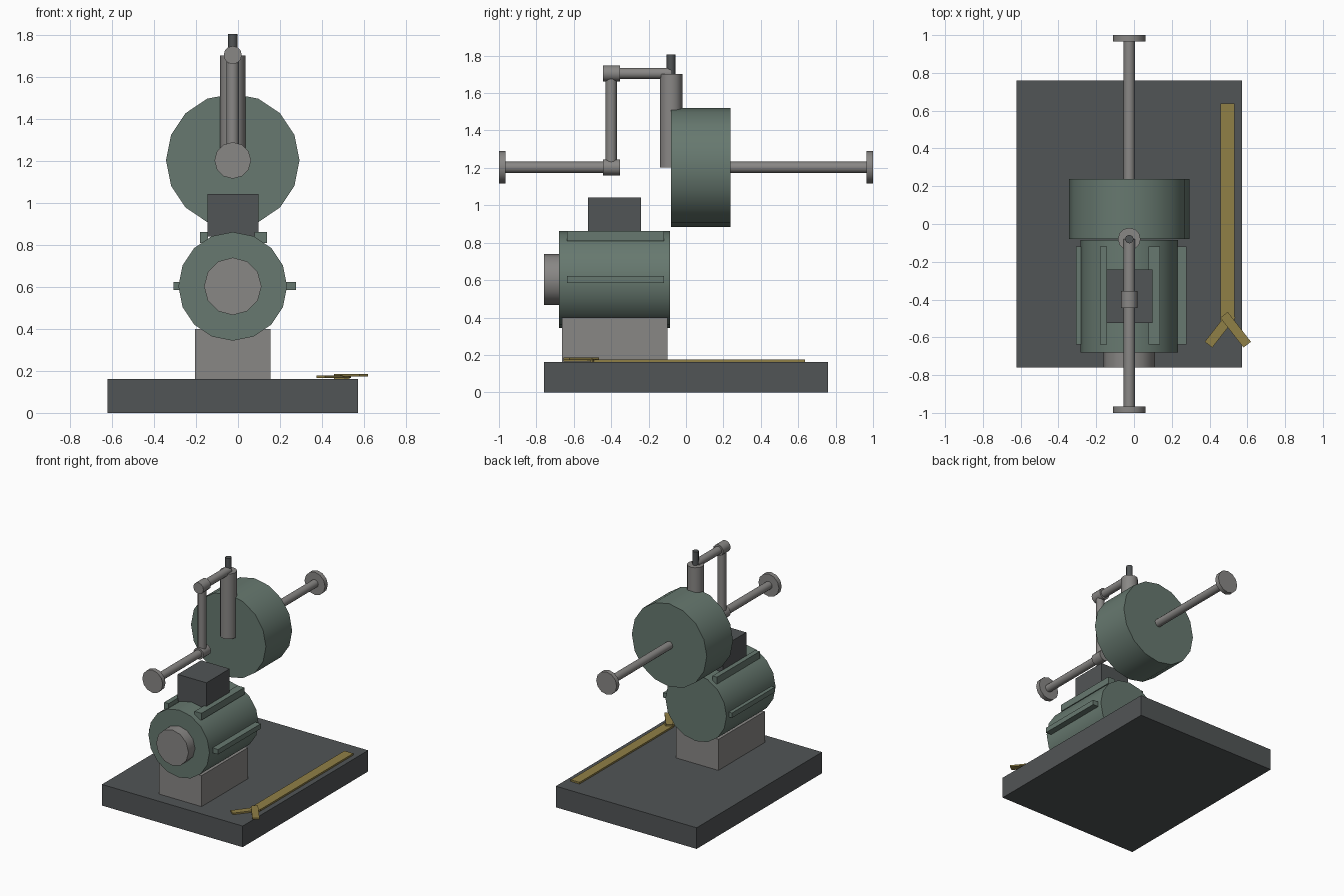
import bpy, bmesh, math
from mathutils import Matrix, Vector

if "Cube" in bpy.data.objects:
    bpy.data.objects.remove(bpy.data.objects["Cube"])


def material(name, r, g, b):
    m = bpy.data.materials.new(name)
    m.diffuse_color = (r, g, b, 1)
    m.use_nodes = True
    m.node_tree.nodes["Principled BSDF"].inputs["Base Color"].default_value = m.diffuse_color
    return m


DARK = material("dark grey", 0.083, 0.09, 0.093)
GREY = material("pipe grey", 0.25, 0.243, 0.235)
GREEN = material("machine green", 0.135, 0.19, 0.16)
YELLOW = material("arrow yellow", 0.28, 0.215, 0.062)


def finish(name, bm, mat):
    me = bpy.data.meshes.new(name)
    bm.to_mesh(me)
    bm.free()
    me.materials.append(mat)
    ob = bpy.data.objects.new(name, me)
    bpy.context.collection.objects.link(ob)
    return ob


def box(name, mat, x, y, z, turn=0):
    """Box from (min, max) ranges, turned about its own vertical axis."""
    bm = bmesh.new()
    mid = Vector([(a + b) / 2 for a, b in (x, y, z)])
    size = [b - a for a, b in (x, y, z)]
    bmesh.ops.create_cube(bm, size=1, matrix=Matrix.Translation(mid)
                          @ Matrix.Rotation(turn, 4, 'Z') @ Matrix.Diagonal((*size, 1)))
    return finish(name, bm, mat)


def rod(name, mat, p, q, r, sides=12):
    """Cylinder from p to q, smooth around the side."""
    p, q = Vector(p), Vector(q)
    d = q - p
    rot = Matrix.Rotation(-math.pi / 2, 4, 'X') if abs(d.y) > abs(d.z) else Matrix()
    bm = bmesh.new()
    bmesh.ops.create_cone(bm, cap_ends=True, segments=sides, radius1=r, radius2=r,
                          depth=d.length, matrix=Matrix.Translation((p + q) / 2) @ rot)
    ob = finish(name, bm, mat)
    bpy.ops.object.select_all(action='DESELECT')
    ob.select_set(True)
    bpy.context.view_layer.objects.active = ob
    bpy.ops.object.shade_smooth_by_angle(angle=math.radians(50))
    return ob


CX = -0.025          # machine centre line
MZ, PZ, TZ = 0.603, 1.203, 1.705   # motor, pump and upper pipe heights
LY, SY = -0.40, -0.08              # loop pipe and stem positions

# Base and pedestal
box("base_plate", DARK, (-0.622, 0.572), (-0.76, 0.76), (0, 0.162))
box("motor_pedestal", GREY, (-0.205, 0.155), (-0.662, -0.10), (0.162, 0.40))

# Motor
rod("motor_body", GREEN, (CX, -0.68, MZ), (CX, -0.085, MZ), 0.259, 16)
rod("motor_end_cap", GREY, (CX, -0.76, MZ), (CX, -0.67, MZ), 0.137)
box("terminal_box", DARK, (-0.145, 0.098), (-0.523, -0.24), (0.84, 1.043))

# Cooling fins along the motor
for side, (inner, outer) in {"left": (-0.142, -0.18), "right": (0.078, 0.137)}.items():
    x = tuple(sorted((inner, outer)))
    box("upper_fin_" + side, GREEN, x, (-0.637, -0.118), (0.81, 0.863))
    box("lower_fin_" + side, GREEN, x, (-0.637, -0.118), (0.357, 0.385))
box("middle_fin_left", GREEN, (-0.308, -0.25), (-0.637, -0.118), (0.585, 0.623))
box("middle_fin_right", GREEN, (0.21, 0.277), (-0.637, -0.118), (0.585, 0.623))

# Pump drum
rod("pump_drum", GREEN, (CX, -0.08, PZ), (CX, 0.238, PZ), 0.318, 16)

# Straight pipes with end flanges
rod("rear_pipe", GREY, (CX, 0.2, PZ), (CX, 0.97, PZ), 0.03)
rod("front_pipe", GREY, (CX, -0.97, PZ), (CX, LY, PZ), 0.03)
rod("rear_flange", GREY, (CX, 0.966, PZ), (CX, 1.0, PZ), 0.087)
rod("front_flange", GREY, (CX, -1.0, PZ), (CX, -0.966, PZ), 0.087)

# Pipe loop up and over to the valve
rod("riser_pipe", GREY, (CX, LY, PZ), (CX, LY, TZ), 0.03)
rod("upper_pipe", GREY, (CX, LY, TZ), (CX, SY, TZ), 0.03)
for name, z in (("lower_elbow", PZ), ("upper_elbow", TZ)):
    rod(name, GREY, (CX, LY - 0.044, z), (CX, LY + 0.046, z), 0.043)
rod("valve_column", GREY, (CX, SY, PZ), (CX, SY, 1.703), 0.06)
rod("valve_stem", DARK, (CX, SY, 1.69), (CX, SY, 1.805), 0.023, 8)

# Flow arrow lying on the base
box("arrow_shaft", YELLOW, (0.457, 0.532), (-0.51, 0.637), (0.162, 0.175))
for name, x, turn, z in (("arrow_head_left", 0.456, 52, 0.166),
                         ("arrow_head_right", 0.538, -52, 0.174)):
    box(name, YELLOW, (x - 0.1, x + 0.1), (-0.585, -0.535), (z, z + 0.012),
        math.radians(turn))
